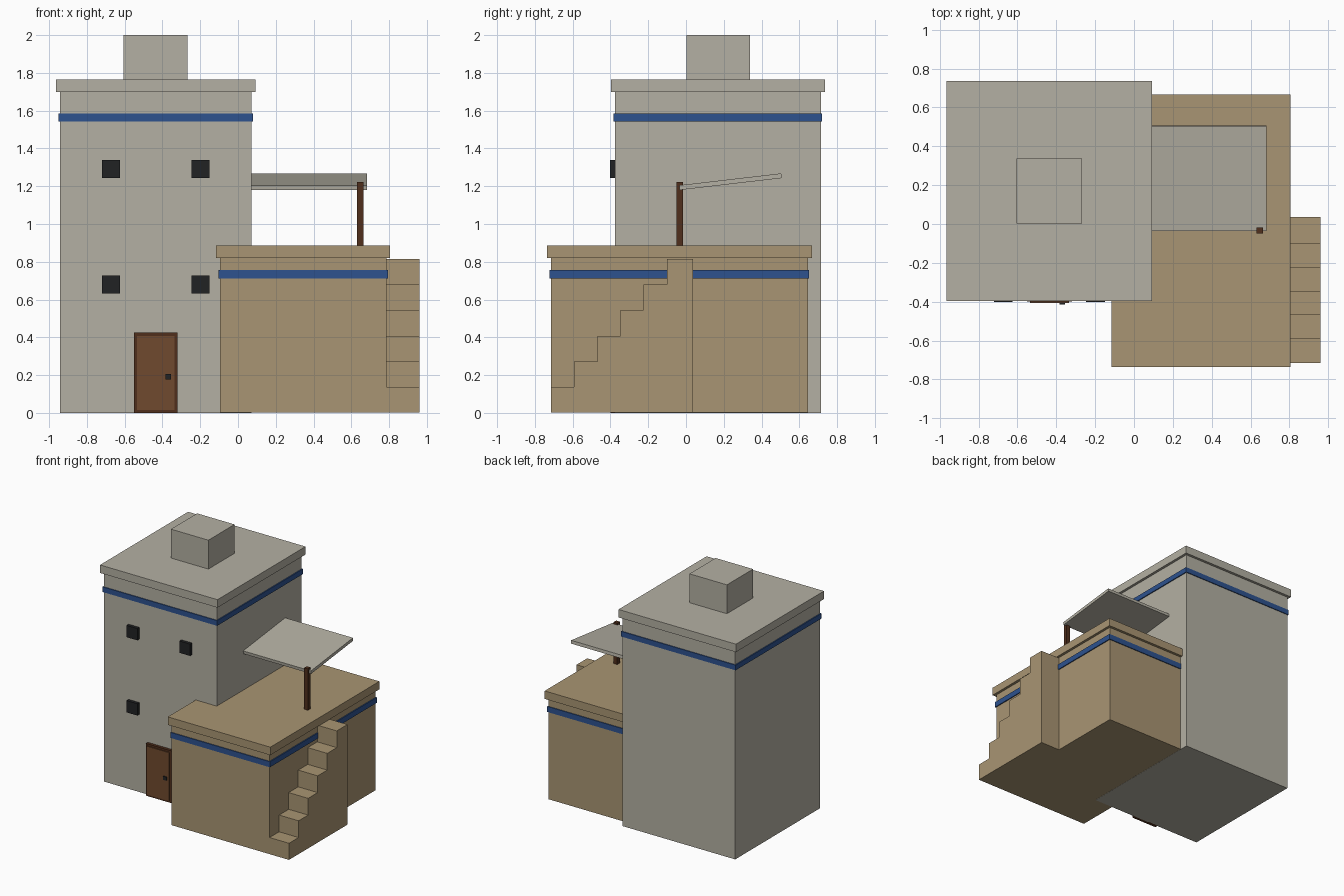
import bpy, bmesh

if "Cube" in bpy.data.objects:
    bpy.data.objects.remove(bpy.data.objects["Cube"])


def material(name, *rgb):
    """Flat material from 0-255 display colour, stored as linear."""
    lin = [((c / 255 + 0.055) / 1.055) ** 2.4 for c in rgb] + [1]
    mat = bpy.data.materials.new(name)
    mat.use_nodes = True
    mat.diffuse_color = lin
    mat.node_tree.nodes["Principled BSDF"].inputs["Base Color"].default_value = lin
    return mat


STONE = material("grey plaster", 180, 176, 163)
SAND = material("sand plaster", 169, 149, 115)
BLUE = material("blue paint", 45, 82, 143)
WOOD = material("door wood", 112, 74, 46)
DARK_WOOD = material("dark wood", 80, 47, 28)
BLACK = material("black", 33, 34, 36)


def finish(name, bm, mat):
    bmesh.ops.recalc_face_normals(bm, faces=bm.faces)
    mesh = bpy.data.meshes.new(name)
    bm.to_mesh(mesh)
    bm.free()
    mesh.materials.append(mat)
    obj = bpy.data.objects.new(name, mesh)
    bpy.context.scene.collection.objects.link(obj)
    return obj


def box(name, mat, x, y, z):
    """Box from (low, high) ranges on each axis."""
    bm = bmesh.new()
    bmesh.ops.create_cube(bm, size=1)
    for v in bm.verts:
        for i, (low, high) in enumerate((x, y, z)):
            v.co[i] = low if v.co[i] < 0 else high
    return finish(name, bm, mat)


def extrude_side(name, mat, profile, x):
    """Extrude a (y, z) profile along x."""
    bm = bmesh.new()
    face = bm.faces.new([bm.verts.new((x[0], y, z)) for y, z in profile])
    new = bmesh.ops.extrude_face_region(bm, geom=[face])["geom"]
    verts = [g for g in new if isinstance(g, bmesh.types.BMVert)]
    bmesh.ops.translate(bm, verts=verts, vec=(x[1] - x[0], 0, 0))
    return finish(name, bm, mat)


def grow(span, amount):
    return span[0] - amount, span[1] + amount


def block(name, mat, x, y, bottom, band, cap):
    """Walls with a painted band and an overhanging roof slab."""
    box(name + "_walls", mat, x, y, (bottom, cap[0]))
    box(name + "_band", BLUE, grow(x, 0.008), grow(y, 0.007), band)
    box(name + "_roof", mat, grow(x, 0.021), grow(y, 0.021), cap)


# Tower and annex
block("tower", STONE, (-0.943, 0.072), (-0.376, 0.714), 0, (1.543, 1.585), (1.70, 1.765))
block("annex", SAND, (-0.096, 0.785), (-0.715, 0.645), 0.001, (0.712, 0.757), (0.82, 0.885))
box("roof_hatch", STONE, (-0.605, -0.268), (0.002, 0.338), (1.765, 2.0))

# Windows
for row, z in (("lower", 0.68), ("upper", 1.292)):
    for side, x in (("right", -0.673), ("left", -0.198)):
        box(f"{row}_{side}_window", BLACK, grow((x, x), 0.048), (-0.402, -0.37), grow((z, z), 0.048))

# Door
box("door_frame", DARK_WOOD, (-0.55, -0.32), (-0.400, -0.37), (0, 0.425))
box("door_panel", WOOD, (-0.535, -0.335), (-0.406, -0.37), (0.015, 0.408))
box("door_knob", BLACK, (-0.384, -0.354), (-0.414, -0.39), (0.178, 0.207))

# Outside stairs
START, RUN, RISE, STEPS = -0.715, 0.1228, 0.136, 6
profile = [(START, 0.001)]
for i in range(STEPS):
    y = START + i * RUN
    profile += [(y, (i + 1) * RISE), (y + RUN, (i + 1) * RISE)]
profile[-1] = (0.036, STEPS * RISE)
profile.append((0.036, 0.001))
extrude_side("stairs", SAND, profile, (0.78, 0.96))

# Sloping awning on its post
slope = [(-0.033, 1.18), (0.507, 1.243), (0.504, 1.268), (-0.036, 1.205)]
extrude_side("awning", STONE, slope, (0.06, 0.682))
box("awning_post", DARK_WOOD, (0.631, 0.664), (-0.05, -0.017), (0.87, 1.222))
